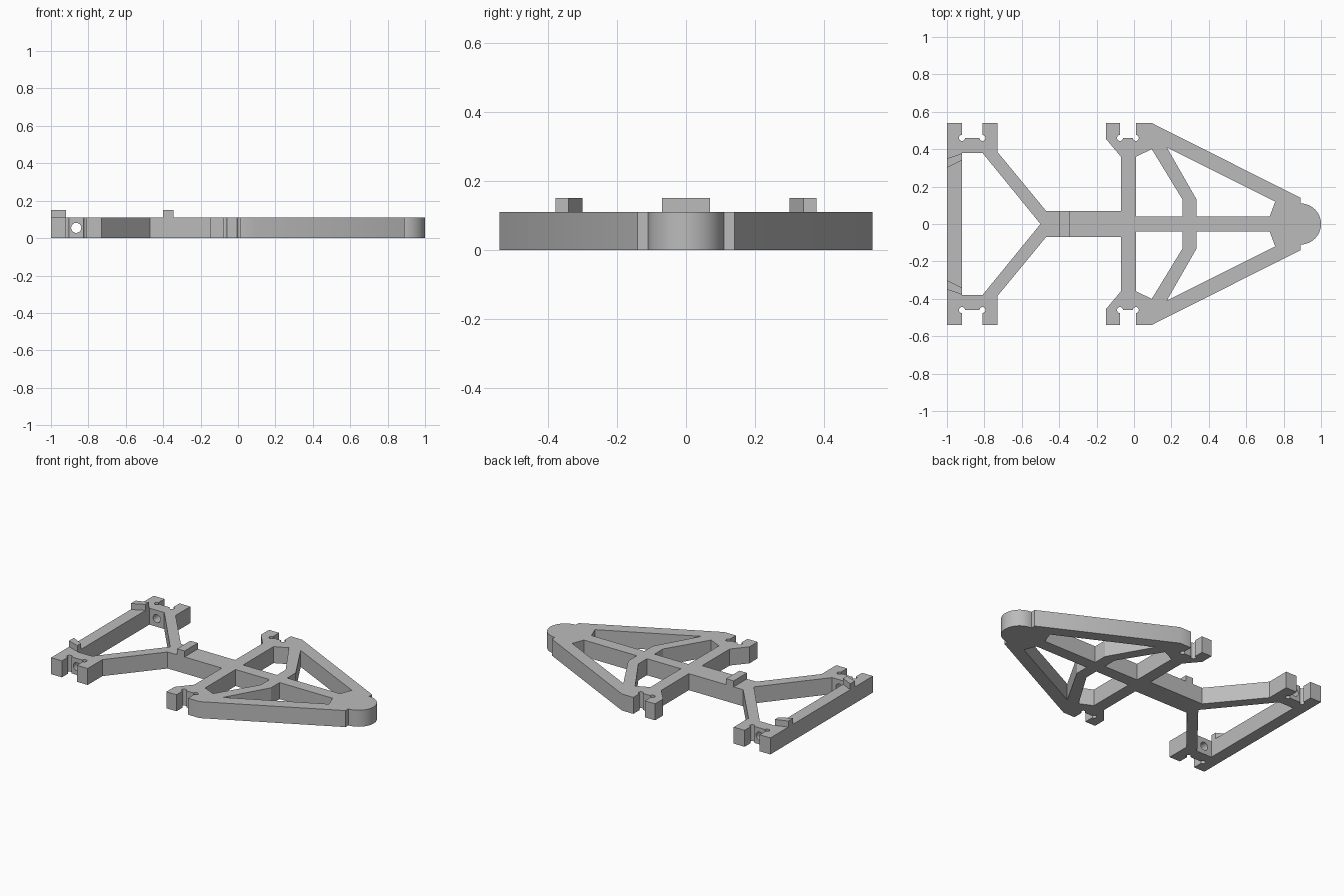
import bpy, bmesh
from math import sin, cos, radians
from mathutils import Matrix

cube = bpy.data.objects.get("Cube")
if cube:
    bpy.data.objects.remove(cube, do_unlink=True)

HEIGHT, TAB_TOP = 0.11, 0.15
grey = bpy.data.materials.new("plain grey")
grey.use_nodes = True
GREY = (0.5, 0.5, 0.5, 1)
grey.diffuse_color = GREY
grey.node_tree.nodes["Principled BSDF"].inputs["Base Color"].default_value = GREY


def finish(name, bm):
    mesh = bpy.data.meshes.new(name)
    bmesh.ops.recalc_face_normals(bm, faces=bm.faces)
    bm.to_mesh(mesh)
    bm.free()
    mesh.materials.append(grey)
    obj = bpy.data.objects.new(name, mesh)
    bpy.context.collection.objects.link(obj)
    return obj


def extruded(name, loops, z0, z1):
    """Fill closed loops (inner loops become openings) and extrude upward."""
    bm = bmesh.new()
    for loop in loops:
        vs = [bm.verts.new((x, y, z0)) for x, y in loop]
        for a, b in zip(vs, vs[1:] + vs[:1]):
            bm.edges.new((a, b))
    bmesh.ops.triangle_fill(bm, edges=bm.edges[:], use_beauty=True, normal=(0, 0, 1))
    top = bmesh.ops.extrude_face_region(bm, geom=bm.faces[:])["geom"]
    bmesh.ops.translate(bm, vec=(0, 0, z1 - z0),
                        verts=[v for v in top if isinstance(v, bmesh.types.BMVert)])
    return finish(name, bm)


def flip(loop):
    return [(x, -y) for x, y in reversed(loop)]


def arc(cx, cy, r, a0, a1, steps):
    angles = [radians(a0 + (a1 - a0) * i / steps) for i in range(steps + 1)]
    return [(cx + r * cos(a), cy + r * sin(a)) for a in angles]


def slot(x0, x1, floor=0.46, r=0.016):
    """Axle slot with rounded relief cuts in both lower corners."""
    return ([(x0, 0.54)] + arc(x0, floor, r, 90, 360, 12)
            + arc(x1, floor, r, 180, 450, 12) + [(x1, 0.54)])


# Chassis outline, left half, from rear to nose
outline = [(-1, 0.54)] + slot(-0.92, -0.81)
outline += [(-0.73, 0.54), (-0.73, 0.385), (-0.47, 0.07), (-0.07, 0.07),
            (-0.07, 0.36), (-0.15, 0.455), (-0.15, 0.54)]
outline += slot(-0.075, 0.01)
outline += [(0.095, 0.54), (0.89, 0.14)] + arc(0.89, 0, 0.11, 90, 0, 16)
outline += flip(outline[:-1])

# Openings between the struts
rear_opening = [(-0.92, 0.38), (-0.81, 0.38), (-0.5, 0), (-0.81, -0.38), (-0.92, -0.38)]
middle_opening = [(0.01, 0.04), (0.01, 0.36), (0.095, 0.4), (0.26, 0.13), (0.26, 0.04)]
nose_opening = [(0.335, 0.04), (0.335, 0.13), (0.175, 0.41), (0.755, 0.12), (0.725, 0.04)]
chassis = extruded("chassis_frame",
                   [outline, rear_opening, middle_opening, flip(middle_opening),
                    nose_opening, flip(nose_opening)], 0, HEIGHT)

# Screw holes through the rear axle mounts
bm = bmesh.new()
bmesh.ops.create_cone(bm, cap_ends=True, segments=24, radius1=0.027, radius2=0.027, depth=1.4,
                      matrix=Matrix.Translation((-0.865, 0, HEIGHT / 2))
                      @ Matrix.Rotation(radians(90), 4, "X"))
cutter = finish("screw_hole_cutter", bm)
cutter.hide_render = True
cut = chassis.modifiers.new("screw_holes", "BOOLEAN")
cut.operation, cut.solver, cut.object = "DIFFERENCE", "EXACT", cutter
bpy.context.view_layer.objects.active = chassis
chassis.select_set(True)
bpy.ops.object.modifier_apply(modifier=cut.name)
bpy.data.objects.remove(cutter, do_unlink=True)
bpy.ops.object.shade_smooth_by_angle(angle=radians(28))

# Raised retaining tabs
tab = [(-1, 0.3), (-0.92, 0.34), (-0.92, 0.378), (-1, 0.35)]
extruded("rear_tab_left", [tab], HEIGHT, TAB_TOP)
extruded("rear_tab_right", [flip(tab)], HEIGHT, TAB_TOP)
centre = [(-0.4, -0.07), (-0.345, -0.07), (-0.345, 0.07), (-0.4, 0.07)]
extruded("centre_tab", [centre], HEIGHT, TAB_TOP)
